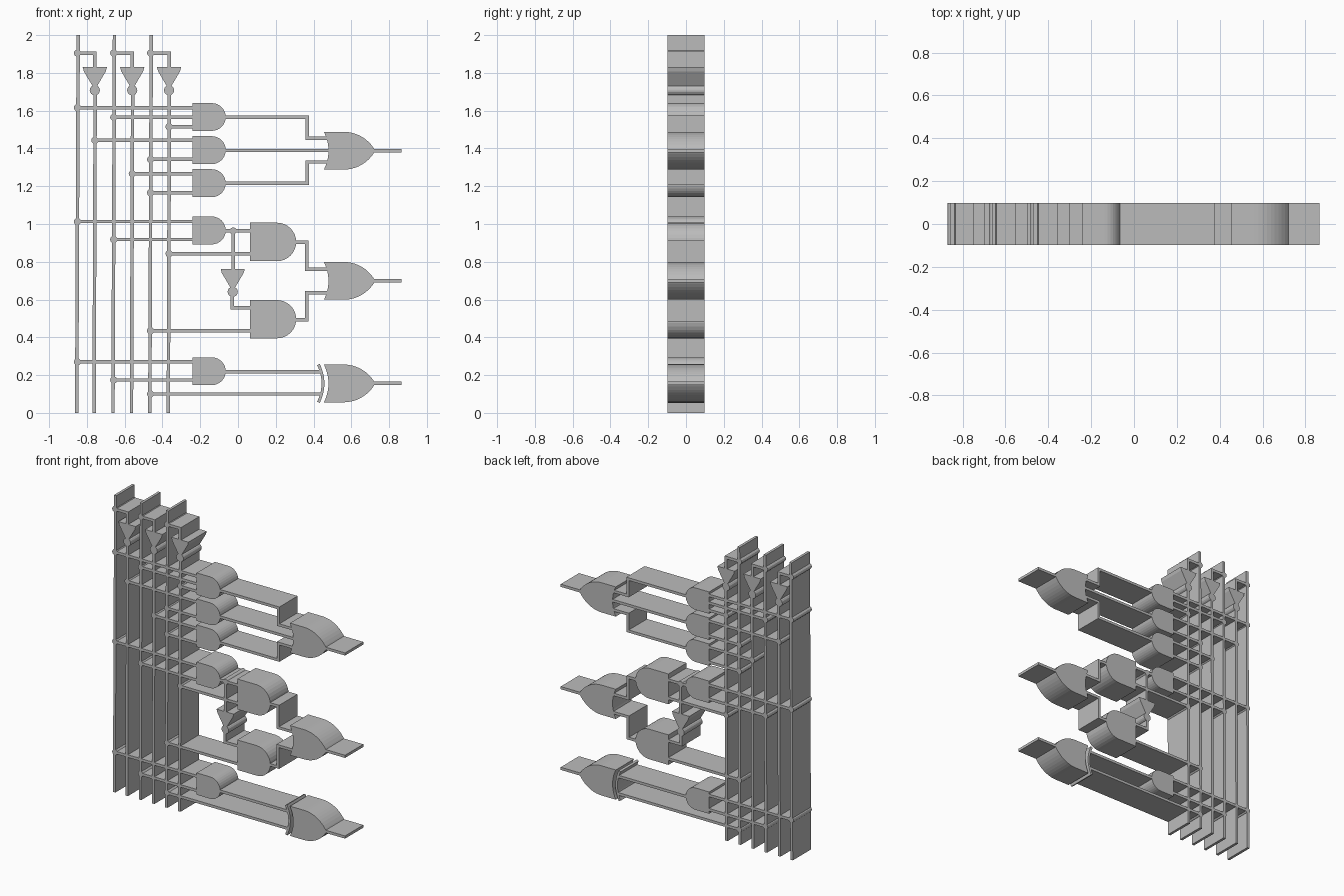
import bpy, bmesh, math
from mathutils import Vector

if "Cube" in bpy.data.objects:
    bpy.data.objects.remove(bpy.data.objects["Cube"])

HALF = 0.097      # half depth of every plate
WIRE = 0.018      # wire thickness

grey = bpy.data.materials.new("plain_grey")
grey.use_nodes = True
grey.diffuse_color = (0.5, 0.5, 0.5, 1)
grey.node_tree.nodes["Principled BSDF"].inputs["Base Color"].default_value = (0.5, 0.5, 0.5, 1)


def plate(name, outline):
    """Extrude an x-z outline through the full depth."""
    bm = bmesh.new()
    face = bm.faces.new([bm.verts.new((x, -HALF, z)) for x, z in outline])
    out = bmesh.ops.extrude_face_region(bm, geom=[face])
    moved = [v for v in out["geom"] if isinstance(v, bmesh.types.BMVert)]
    bmesh.ops.translate(bm, verts=moved, vec=(0, 2 * HALF, 0))
    bmesh.ops.recalc_face_normals(bm, faces=bm.faces)
    mesh = bpy.data.meshes.new(name)
    bm.to_mesh(mesh)
    bm.free()
    mesh.materials.append(grey)
    obj = bpy.data.objects.new(name, mesh)
    bpy.context.collection.objects.link(obj)
    return obj


def strip(name, points, width=WIRE):
    """Constant-width band with mitred corners along a path."""
    pts = [Vector(p) for p in points]
    dirs = [(b - a).normalized() for a, b in zip(pts, pts[1:])]
    left, right = [], []
    for i, p in enumerate(pts):
        a, b = dirs[max(i - 1, 0)], dirs[min(i, len(dirs) - 1)]
        na, nb = Vector((-a.y, a.x)), Vector((-b.y, b.x))
        off = (na + nb) / (1 + na.dot(nb)) * width / 2
        left.append(p + off)
        right.append(p - off)
    return plate(name, left + right[::-1])


def disc(name, x, z, r, sides=16):
    turn = [2 * math.pi * i / sides for i in range(sides)]
    return plate(name, [(x + r * math.cos(t), z + r * math.sin(t)) for t in turn])


def dot(x, z):
    disc("junction_dot", x, z, 0.019, 12)


def and_gate(x0, x1, z0, z1):
    r, mid = (z1 - z0) / 2, (z0 + z1) / 2
    arc = [math.pi * (i / 16 - 0.5) for i in range(17)]
    plate("and_gate", [(x0, z0)] + [(x1 - r + r * math.cos(t), mid + r * math.sin(t))
                                   for t in arc] + [(x0, z1)])


def back_curve(x, z, h, n=10):
    """Shallow arc bulging towards +x, bottom to top."""
    return [(x + 0.024 * (1 - (2 * i / n - 1) ** 2), z + h * (2 * i / n - 1))
            for i in range(n + 1)]


def or_gate(z, name="or_gate"):
    h, flat, tip = 0.1, 0.56, 0.727
    side = [(flat + (tip - flat) * math.sin(t), h * (2.0 * math.cos(t) - 1.0))
            for t in [math.pi / 3 * i / 10 for i in range(11)]]
    scale = (tip - flat) / (side[-1][0] - flat)
    side = [(flat + (x - flat) * scale, dz) for x, dz in side]
    top = [(x, z + dz) for x, dz in side]
    bottom = [(x, z - dz) for x, dz in side[-2::-1]]
    plate(name, back_curve(0.455, z, h) + top + bottom)
    strip("output_wire", [(tip - 0.02, z), (0.865, z)])


def inverter(x, top):
    plate("inverter_triangle", [(x - 0.064, top), (x + 0.064, top), (x + 0.058, top - 0.022),
                                (x + 0.012, top - 0.1), (x - 0.012, top - 0.1),
                                (x - 0.058, top - 0.022)])
    disc("inverter_bubble", x, top - 0.122, 0.027)


# Vertical bus: three inputs and their three inverted copies
bus = [-0.85, -0.758, -0.658, -0.56, -0.463, -0.365]
for i in (0, 2, 4):
    x, y = bus[i], bus[i + 1]
    strip("input_wire", [(x - 0.004, 0), (x + 0.004, 2)])
    dot(x, 1.905)
    strip("inverter_feed", [(x, 1.905), (y, 1.905), (y, 1.82)])
    inverter(y, 1.83)
    strip("inverted_wire", [(y - 0.004, 0), (y + 0.002, 1.69)])

# AND gates: box, then (bus index, height) of each tapped input
small, large = (-0.24, -0.065), (0.063, 0.308)
gates = [
    (small, 1.493, 1.64, [(0, 1.616), (2, 1.565), (5, 1.515)]),
    (small, 1.317, 1.465, [(1, 1.443), (4, 1.342)]),
    (small, 1.142, 1.29, [(3, 1.266), (4, 1.166)]),
    (small, 0.892, 1.04, [(0, 1.013), (2, 0.918)]),
    (small, 0.147, 0.294, [(0, 0.27), (2, 0.174)]),
    (large, 0.803, 1.007, [(5, 0.843)]),
    (large, 0.395, 0.597, [(4, 0.435)]),
]
for (x0, x1), z0, z1, taps in gates:
    and_gate(x0, x1, z0, z1)
    for i, z in taps:
        dot(bus[i], z)
        strip("tap_wire", [(bus[i], z), (x0 + 0.01, z)])

# OR gates and the exclusive-or gate with its extra back arc
or_gate(1.388)
or_gate(0.699)
or_gate(0.156, "exclusive_or_gate")
strip("exclusive_arc", back_curve(0.426, 0.156, 0.1), 0.015)

# Wires between gates
links = [
    [(-0.075, 1.566), (0.367, 1.566), (0.367, 1.453), (0.475, 1.453)],
    [(-0.075, 1.389), (0.485, 1.389)],
    [(-0.075, 1.215), (0.367, 1.215), (0.367, 1.328), (0.475, 1.328)],
    [(-0.075, 0.965), (0.073, 0.965)],
    [(0.3, 0.904), (0.365, 0.904), (0.365, 0.76), (0.475, 0.76)],
    [(0.3, 0.494), (0.365, 0.494), (0.365, 0.637), (0.475, 0.637)],
    [(-0.075, 0.217), (0.445, 0.217)],
    [(bus[4], 0.1), (0.44, 0.1)],
    [(-0.026, 0.965), (-0.026, 0.755)],
    [(-0.03, 0.63), (-0.03, 0.556), (0.073, 0.556)],
]
for path in links:
    strip("link_wire", path)
dot(bus[4], 0.1)
dot(-0.026, 0.963)
inverter(-0.028, 0.763)
